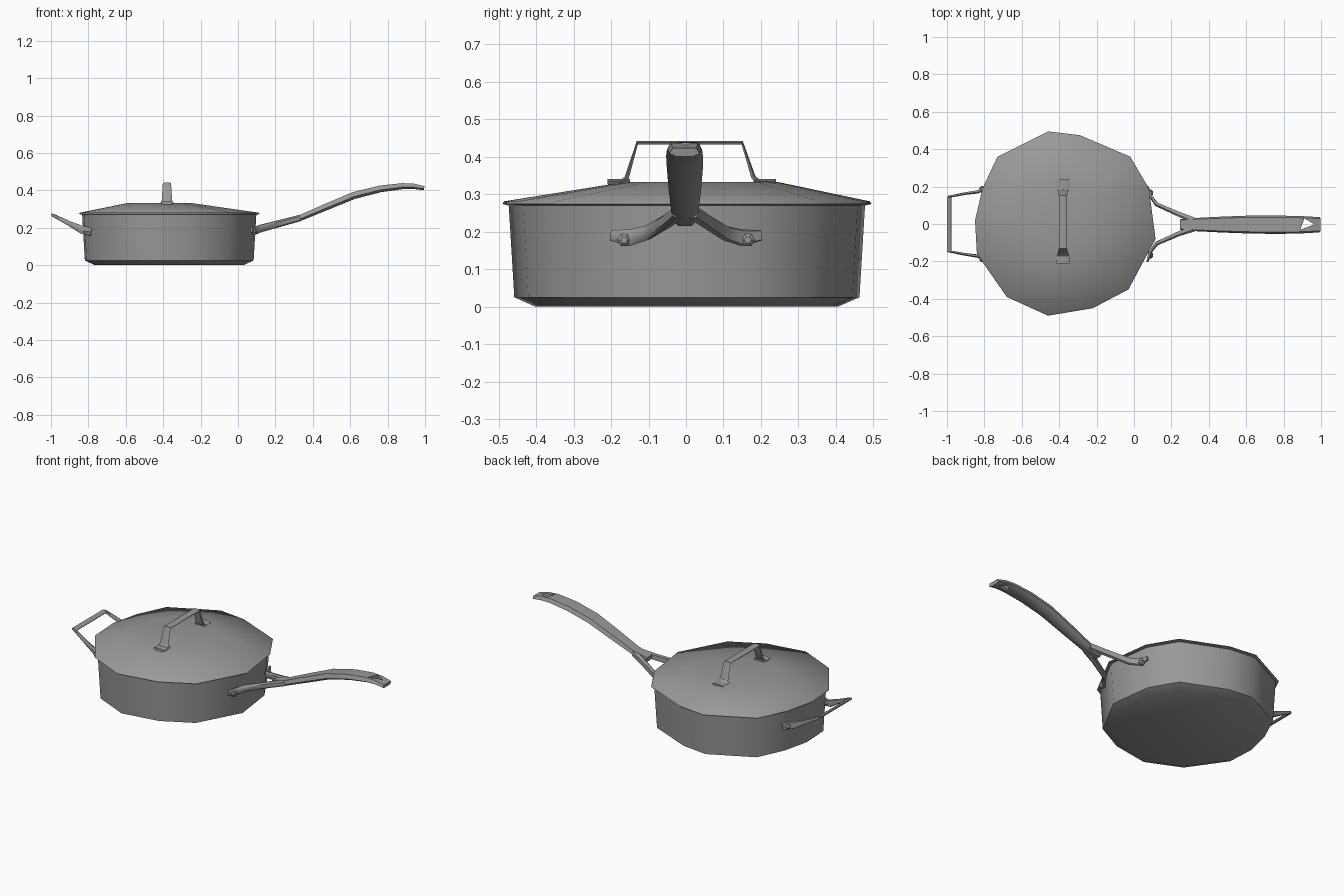
import bpy, bmesh, math
from mathutils import Vector

if "Cube" in bpy.data.objects:
    bpy.data.objects.remove(bpy.data.objects["Cube"])

steel = bpy.data.materials.new("brushed_steel")
steel.diffuse_color = (0.32, 0.32, 0.32, 1)
steel.use_nodes = True
steel.node_tree.nodes["Principled BSDF"].inputs["Base Color"].default_value = steel.diffuse_color


def make(name, verts, faces, angle=40):
    me = bpy.data.meshes.new(name)
    me.from_pydata([tuple(v) for v in verts], [], faces)
    bm = bmesh.new()
    bm.from_mesh(me)
    bmesh.ops.recalc_face_normals(bm, faces=bm.faces)
    bm.to_mesh(me)
    bm.free()
    ob = bpy.data.objects.new(name, me)
    bpy.context.collection.objects.link(ob)
    me.materials.append(steel)
    for o in bpy.context.selected_objects:
        o.select_set(False)
    ob.select_set(True)
    bpy.context.view_layer.objects.active = ob
    if angle:
        bpy.ops.object.shade_smooth_by_angle(angle=math.radians(angle))
    return ob


def loft(name, rings, angle=40):
    """Skin a list of equal rings and cap both ends."""
    n = len(rings[0])
    verts = [p for r in rings for p in r]
    faces = [(i * n + j, i * n + (j + 1) % n, (i + 1) * n + (j + 1) % n, (i + 1) * n + j)
             for i in range(len(rings) - 1) for j in range(n)]
    faces += [tuple(range(n))[::-1], tuple(range((len(rings) - 1) * n, len(rings) * n))]
    return make(name, verts, faces, angle)


def strap(name, path, side, angle=40):
    """Sweep a flat bevelled bar; path holds (point, half width, half thickness)."""
    pts = [Vector(p[0]) for p in path]
    rings = []
    for i, (p, w, t) in enumerate(path):
        d = (pts[min(i + 1, len(pts) - 1)] - pts[max(i - 1, 0)]).normalized()
        s = Vector(side)
        s = (s - d * s.dot(d)).normalized()
        u = s.cross(d)
        rings.append([pts[i] + s * w * a + u * t * b for a, b in
                      ((1, 0.3), (0.6, 1), (-0.6, 1), (-1, 0.3), (-0.8, -1), (0.8, -1))])
    return loft(name, rings, angle)


# Uneven faceted outline shared by the pan and its lid
CX = -0.37
outline = [(-.46, .495), (-.29, .475), (-.02, .36), (.08, .19), (.115, -.08), (-.03, -.35),
           (-.22, -.45), (-.46, -.49), (-.68, -.39), (-.84, -.16), (-.85, .02),
           (-.81, .19), (-.73, .36)]


def ring(s, z, cx=CX, cy=0.0, sx=None):
    return [Vector((cx + (x - CX) * (sx or s), cy + y * s, z)) for x, y in outline]


# Pan: rounded floor, steep wall, open inside
loft("pan_body", [ring(.82, 0), ring(.935, .025), ring(.965, .27), ring(.945, .272),
                  ring(.915, .04), ring(.8, .02)], 50)

# Lid: thin overhanging rim, sloped sides, flat crown
loft("lid", [ring(.40, .322, -.42, .04, .34), ring(.97, .270), ring(1.0, .274), ring(.99, .281),
             ring(.42, .332, -.42, .04, .36)], 50)

# Lid grip: thin arched strap on two feet
LX = -.38
strap("lid_handle", [((LX, -.175, .328), .036, .007), ((LX, -.158, .345), .028, .006),
                     ((LX, -.13, .437), .022, .005), ((LX, .15, .437), .022, .005),
                     ((LX, .18, .345), .028, .006), ((LX, .20, .328), .036, .007)], (1, 0, 0), 30)
for name, y in (("lid_foot_front", -.18), ("lid_foot_back", .21)):
    strap(name, [((LX, y - .03, .333), .035, .007), ((LX, y + .03, .333), .035, .007)], (1, 0, 0), 30)

# Long handle: wavy paddle with a hanging hole
paddle = strap("long_handle", [
    ((.25, -.003, .232), .030, .017), ((.34, -.003, .256), .036, .016),
    ((.48, -.003, .315), .043, .018), ((.62, -.003, .373), .048, .019),
    ((.76, -.004, .408), .049, .018), ((.88, -.004, .423), .047, .016),
    ((.94, -.004, .422), .044, .014), ((.995, -.004, .412), .040, .011)], (0, 1, 0))
hole = [(.89, -.03), (.965, -.002), (.91, .03)]
cutter = loft("hole_cutter", [[(x, y, z) for x, y in hole] for z in (.3, .55)], 0)
cutter.hide_render = True
mod = paddle.modifiers.new("hanging_hole", 'BOOLEAN')
mod.operation = 'DIFFERENCE'
mod.object = cutter
# keep the hole ahead of the smoothing
bpy.context.view_layer.objects.active = paddle
bpy.ops.object.modifier_move_to_index(modifier=mod.name, index=0)
bpy.ops.object.modifier_apply(modifier=mod.name)
bpy.data.objects.remove(cutter)


# Rivet: short six-sided stud pointing along +-x
def rivet(name, p, sx, r=.019):
    def circle(x, k):
        return [(x, p[1] + k * r * math.cos(a * math.pi / 3), p[2] + k * r * math.sin(a * math.pi / 3))
                for a in range(6)]
    loft(name, [circle(p[0], 1), circle(p[0] + sx * .018, 1), circle(p[0] + sx * .026, .5)])


# Forked arms joining the long handle to the wall
for tag, s in (("front", -1), ("back", 1)):
    strap("fork_arm_" + tag, [
        ((.33, s * .018 - .003, .252), .017, .016), ((.24, s * .052, .228), .018, .013),
        ((.12, s * .105, .196), .020, .010), ((.088, s * .15, .184), .022, .008),
        ((.072, s * .20, .190), .014, .006)], (0, 0, 1))
    rivet("fork_rivet_" + tag, (.075, s * .165, .178), 1)

# Helper handle on the opposite wall: two tapering arms and a thin bar
for tag, s in (("front", -1), ("back", 1)):
    strap("side_arm_" + tag, [
        ((-.785, s * .20, .178), .022, .007), ((-.835, s * .172, .190), .021, .008),
        ((-.90, s * .163, .222), .013, .007), ((-.99, s * .146, .268), .008, .006)], (0, 0, 1))
    rivet("side_rivet_" + tag, (-.80, s * .185, .18), -1, .017)
strap("side_bar", [((-.988, -.15, .267), .014, .006), ((-.988, .145, .267), .014, .006)], (.9, 0, -.43))
